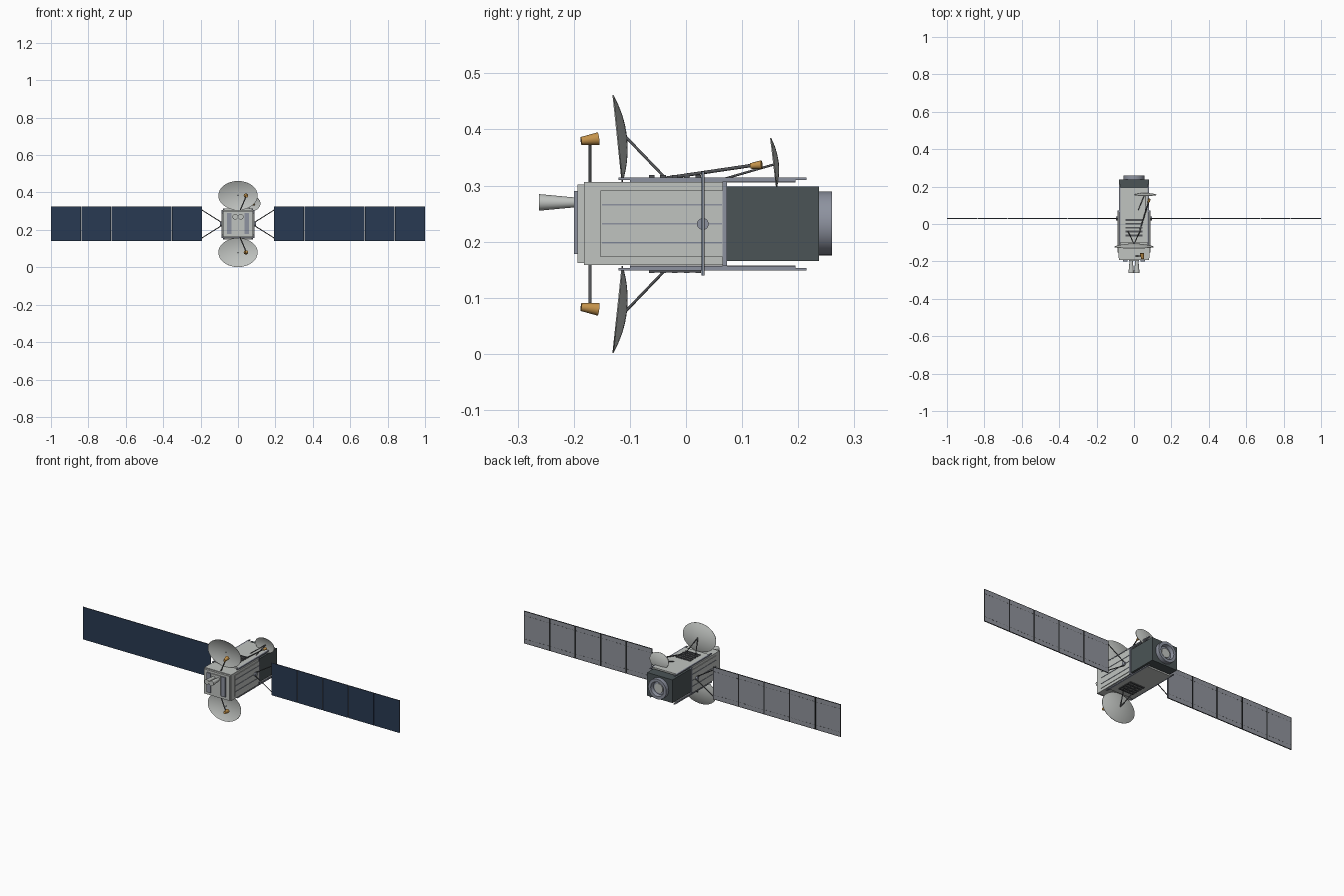
import bpy, bmesh, math
from mathutils import Vector, Matrix

if "Cube" in bpy.data.objects:
    bpy.data.objects.remove(bpy.data.objects["Cube"])


def material(name, r, g, b):
    m = bpy.data.materials.new(name)
    m.use_nodes = True
    m.diffuse_color = (r, g, b, 1)
    m.node_tree.nodes["Principled BSDF"].inputs["Base Color"].default_value = (r, g, b, 1)
    return m


LIGHT = material("light grey", 0.53, 0.55, 0.53)
SLATE = material("dark slate", 0.07, 0.088, 0.093)
STEEL = material("blue grey", 0.27, 0.29, 0.35)
PANEL = material("panel backing grey", 0.28, 0.295, 0.33)
NAVY = material("navy cells", 0.022, 0.042, 0.085)
GOLD = material("gold", 0.55, 0.29, 0.07)
STRUT = material("strut grey", 0.085, 0.088, 0.095)
LINE = material("near black", 0.02, 0.021, 0.023)

ZC = 0.2315  # height of the symmetry plane


def finish(name, bm, mat, smooth=False):
    bmesh.ops.recalc_face_normals(bm, faces=bm.faces)
    me = bpy.data.meshes.new(name)
    bm.to_mesh(me)
    bm.free()
    me.materials.append(mat)
    ob = bpy.data.objects.new(name, me)
    bpy.context.collection.objects.link(ob)
    if smooth:
        bpy.ops.object.select_all(action='DESELECT')
        ob.select_set(True)
        bpy.context.view_layer.objects.active = ob
        bpy.ops.object.shade_smooth_by_angle(angle=math.radians(35))
    return ob


def boxes(name, mat, *items):
    """Each item is (x0, x1, y0, y1, z0, z1), in any order per axis."""
    bm = bmesh.new()
    for x0, x1, y0, y1, z0, z1 in items:
        mid = Vector((x0 + x1, y0 + y1, z0 + z1)) / 2
        size = (abs(x1 - x0), abs(y1 - y0), abs(z1 - z0), 1)
        bmesh.ops.create_cube(bm, size=1, matrix=Matrix.Translation(mid) @ Matrix.Diagonal(size))
    return finish(name, bm, mat)


def rod(name, mat, a, b, r1, r2=None, segs=12):
    a, b = Vector(a), Vector(b)
    d = b - a
    bm = bmesh.new()
    mat4 = Matrix.Translation((a + b) / 2) @ d.to_track_quat('Z', 'Y').to_matrix().to_4x4()
    bmesh.ops.create_cone(bm, cap_ends=True, segments=segs, radius1=r1,
                          radius2=r1 if r2 is None else r2, depth=d.length, matrix=mat4)
    return finish(name, bm, mat, True)


def lathe_y(name, mat, profile, center, segs=40):
    """Spin (radius, y) points about a line along y."""
    bm = bmesh.new()
    vs = [bm.verts.new((r, y, 0)) for r, y in profile]
    es = [bm.edges.new(p) for p in zip(vs, vs[1:])]
    bmesh.ops.spin(bm, geom=vs + es, cent=(0, 0, 0), axis=(0, 1, 0),
                   angle=math.tau, steps=segs)
    bmesh.ops.remove_doubles(bm, verts=bm.verts, dist=1e-5)
    ob = finish(name, bm, mat, True)
    ob.location = center
    return ob


def dish(name, apex, rx, rz, depth, tilt):
    """Thin elliptical bowl opening towards -y."""
    profile = [(i / 8, -depth * (i / 8) ** 2) for i in range(9)]
    profile += [(r, y - 0.002) for r, y in reversed(profile)]
    ob = lathe_y(name, LIGHT, profile, apex, 48)
    ob.scale = (rx, 1, rz)
    ob.rotation_euler.x = tilt
    return ob


# Bus: front block, rear block, collar and side plates
boxes("main_body", LIGHT, (-.084, .084, -.182, .068, .158, .306))
boxes("front_plate", LIGHT, (-.08, .08, -.193, -.182, .162, .302))
boxes("collar", STEEL, (-.087, .087, .065, .073, .157, .307))
boxes("rear_body", SLATE, (-.08, .08, .073, .237, .166, .298))
for s, side in ((1, "left"), (-1, "right")):
    boxes(side + "_side_plate", LIGHT, (s * .08, s * .087, -.152, .065, .173, .291))
    boxes(side + "_side_ribs", STEEL,
          *[(s * .086, s * .089, -.15, .064, z - .0015, z + .0015) for z in (.198, .232, .266)])

# Front face: raised vertical plates and a pair of thruster nozzles
boxes("front_centre_plate", LIGHT, (-.027, .027, -.198, -.19, .178, .29))
boxes("front_side_plates", STEEL,
      *[(s * .034, s * .058, -.2, -.19, .178, .29) for s in (1, -1)])
for s, side in ((1, "left"), (-1, "right")):
    rod(side + "_thruster", LIGHT, (s * .015, -.262, .27), (s * .015, -.195, .27), .0148, .0085, 24)

# Rear ring with a recessed centre
lathe_y("rear_ring", STEEL,
        [(0, .236), (.057, .236), (.057, .26), (.041, .26), (.036, .242), (0, .242)],
        (0, 0, ZC + .001))
lathe_y("rear_ring_core", LIGHT, [(0, .24), (.026, .24), (.026, .247), (0, .247)], (0, 0, ZC + .001))

# Top and bottom decks with grille, main reflector and feed
for s, side in ((1, "top"), (-1, "bottom")):
    def up(dz):
        return ZC + s * dz
    boxes(side + "_deck", LIGHT, (-.073, .073, -.1, .195, up(.074), up(.083)))
    boxes(side + "_deck_rails", STEEL,
          *[(x - .004, x + .004, -.12, .215, up(.0785), up(.083)) for x in (-.077, .077)],
          *[(x - .003, x + .003, -.1, .195, up(.075), up(.0785)) for x in (-.076, .076)])
    boxes(side + "_grille_bars", STRUT,
          *[(-.046, .046, y - .005, y + .005, up(.08), up(.087))
            for y in (-.061, -.041, -.02, .001, .022)])
    if s < 0:
        boxes("bottom_grille_cross_bars", STRUT,
              *[(x - .003, x + .003, -.066, .027, up(.08), up(.086)) for x in (-.043, -.014, .014, .043)])
    dish(side + "_reflector", (0, -.105, up(.154)), .105, .078, .016, s * .105)
    for x in (-.034, .034):
        rod(side + "_reflector_strut", STRUT, (x, -.035, up(.08)), (0, -.107, up(.155)), .0025)
    rod(side + "_feed_mast", STRUT, (.01, -.171, up(.07)), (.043, -.171, up(.147)), .003)
    rod(side + "_feed_horn", GOLD, (.046, -.187, up(.148)), (.042, -.156, up(.152)), .007, .0115, 20)

# Small rear reflector with its boom and horn
dish("small_reflector", (.06, .165, .342), .06, .044, .008, .12)
for x in (.02, .06):
    rod("small_reflector_strut", STRUT, (x, .068, .312), (.06, .165, .34), .002)
rod("small_feed_boom", STRUT, (.03, -.038, .313), (.078, .118, .336), .003)
rod("small_feed_horn", GOLD, (.078, .115, .335), (.082, .135, .337), .005, .008, 20)

# Solar wings: five separate panels per side, cells in front, dark trim behind
X0, X1, N, ZLO, ZHI = .193, 1.0, 5, .14, .325
W = (X1 - X0) / N
GAP = .001
for s, side in ((1, "left"), (-1, "right")):
    spans = [(X0 + i * W + GAP * (i > 0), X0 + (i + 1) * W - GAP * (i < N - 1)) for i in range(N)]
    boxes(side + "_wing_panels", PANEL,
          *[(s * a, s * b, .0292, .032, ZLO, ZHI) for a, b in spans])
    boxes(side + "_wing_cells", NAVY,
          *[(s * a, s * b, .028, .0292, ZLO, ZHI) for a, b in spans])
    boxes(side + "_wing_back_trim", LINE,
          *[(s * a, s * (a + .003), .0318, .0326, ZLO, ZHI) for a, b in spans],
          *[(s * (b - .003), s * b, .0318, .0326, ZLO, ZHI) for a, b in spans],
          *[(s * a, s * b, .0318, .0326, z - .0012, z + .0012)
            for a, b in spans for z in (ZLO + .0014, ZHI - .0014)])
    boxes(side + "_wing_back_dashes", STRUT,
          *[(s * (a + (k + .3) * W / 7), s * (a + (k + .8) * W / 7), .0318, .0325, z - .001, z + .001)
            for a, b in spans for k in range(7) for z in (ZLO + .026, ZHI - .026)])
    # Yoke and hub
    rod(side + "_wing_hub", STEEL, (s * .08, .03, ZC), (s * .096, .03, ZC), .0105, segs=20)
    for k in (1, -1):
        rod(side + "_yoke_arm", STRUT, (s * .09, .03, ZC + k * .01), (s * .195, .03, ZC + k * .076), .0025)
